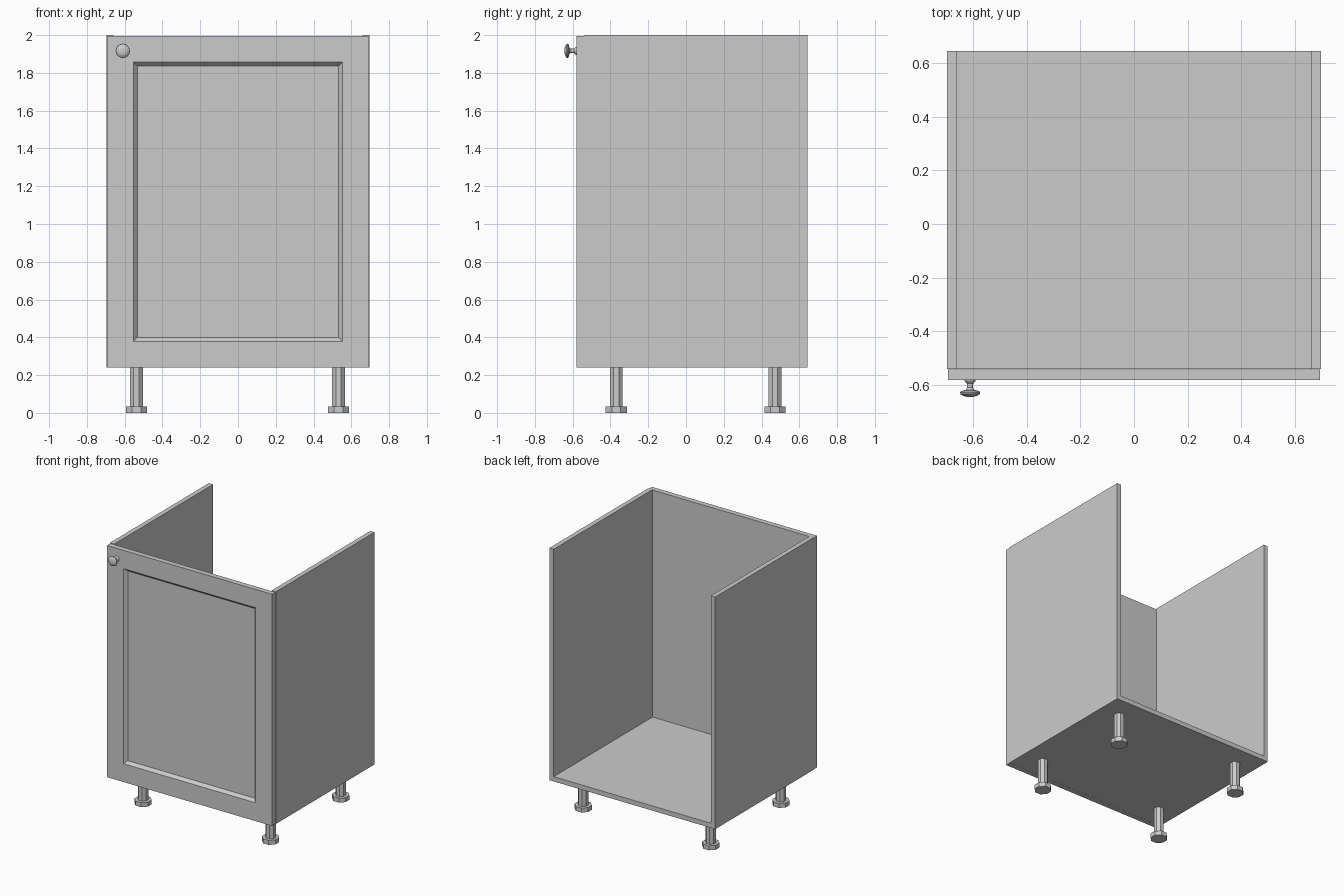
import bpy, bmesh, math

if "Cube" in bpy.data.objects:
    bpy.data.objects.remove(bpy.data.objects["Cube"])


def make_object(name, bm):
    bmesh.ops.recalc_face_normals(bm, faces=bm.faces)
    mesh = bpy.data.meshes.new(name)
    bm.to_mesh(mesh)
    bm.free()
    obj = bpy.data.objects.new(name, mesh)
    bpy.context.collection.objects.link(obj)
    return obj


def box_bm(lo, hi):
    bm = bmesh.new()
    bmesh.ops.create_cube(bm, size=1)
    for v in bm.verts:
        v.co = [(a + b) / 2 + c * (b - a) for a, b, c in zip(lo, hi, v.co)]
    return bm


def lathe(name, profile, sides, location, turn=0.0):
    """Closed turned solid around local z from (radius, height) pairs."""
    bm = bmesh.new()
    rings = []
    for r, z in profile:
        angles = [turn + 2 * math.pi * i / sides for i in range(sides)]
        rings.append([bm.verts.new((r * math.cos(a), r * math.sin(a), z)) for a in angles])
    for a, b in zip(rings, rings[1:]):
        for i in range(sides):
            j = (i + 1) % sides
            bm.faces.new((a[i], a[j], b[j], b[i]))
    bm.faces.new(rings[0])
    bm.faces.new(rings[-1])
    obj = make_object(name, bm)
    obj.location = location
    return obj


# Carcass: two side panels and a floor, open at top and back
W, T, FRONT, BACK, Z0 = 0.695, 0.036, -0.54, 0.643, 0.24
make_object("left_side_panel", box_bm((-W, FRONT, Z0), (-W + T, BACK, 2)))
make_object("right_side_panel", box_bm((W - T, FRONT, Z0), (W, BACK, 2)))
make_object("bottom_panel", box_bm((-W + T, FRONT, Z0), (W - T, BACK, Z0 + T)))

# Door with a chamfered recessed panel
bm = box_bm((-0.692, -0.581, Z0), (0.692, -0.541, 1.996))
bm.faces.ensure_lookup_table()
face = min(bm.faces, key=lambda f: f.calc_center_median().y)
bmesh.ops.inset_region(bm, faces=[face], thickness=0.139, use_even_offset=True)
bmesh.ops.inset_region(bm, faces=[face], thickness=0.02, use_even_offset=True)
for v in face.verts:
    v.co.y += 0.022
make_object("door", bm)

# Knob, turned on an axis pointing forward
knob = lathe("door_knob",
             [(0.021, 0), (0.019, 0.005), (0.012, 0.012), (0.011, 0.028), (0.016, 0.036),
              (0.034, 0.041), (0.038, 0.046), (0.036, 0.052), (0.024, 0.059), (0.012, 0.062)],
             16, (-0.61, -0.581, 1.917))
knob.rotation_euler.x = math.pi / 2

# Four adjustable legs with wider feet
k = 1 / math.cos(math.pi / 8)
leg_profile = [(0.056 * k, 0), (0.056 * k, 0.034), (0.034 * k, 0.034), (0.034 * k, Z0)]
for side, x in (("left", -0.538), ("right", 0.532)):
    for end, y in (("front", -0.369), ("back", 0.471)):
        lathe(f"{end}_{side}_leg", leg_profile, 8, (x, y, 0), math.pi / 8)
